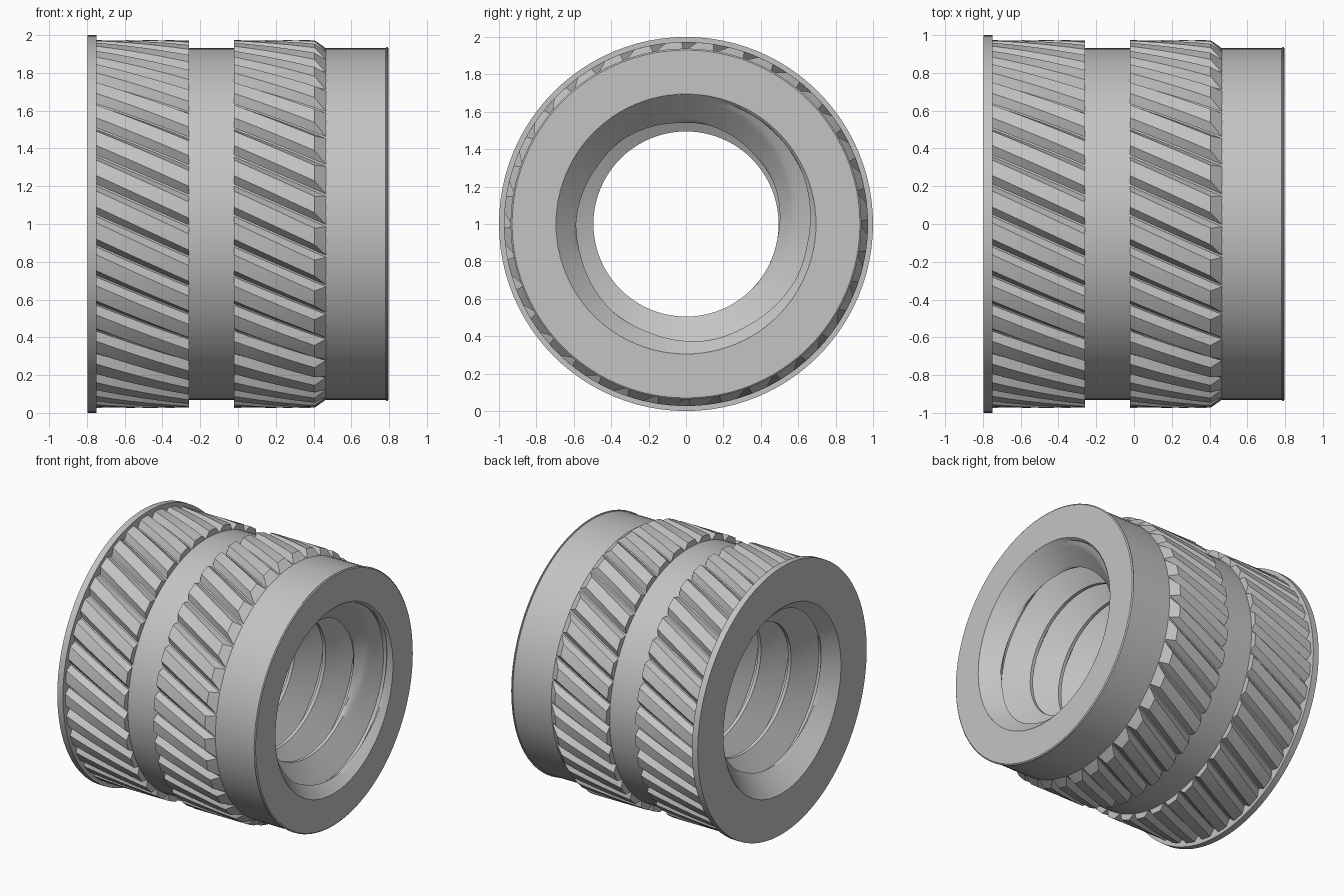
import bpy, bmesh, math
from math import pi, sin, cos, tan

cube = bpy.data.objects.get("Cube")
if cube:
    bpy.data.objects.remove(cube, do_unlink=True)

# One plain metal colour
GREY = (0.55, 0.55, 0.55, 1)
metal = bpy.data.materials.new("grey metal")
metal.use_nodes = True
metal.diffuse_color = GREY
metal.node_tree.nodes["Principled BSDF"].inputs["Base Color"].default_value = GREY

HALF = 0.797      # half length along x
CORE = 0.931      # neck and groove bottom radius
LAND = 0.973      # outer radius of the knurl
BORE = 0.495      # thread crest radius
ROOT = 0.68       # thread root radius
MOUTH = 0.695     # countersink radius at the end faces


def skin(name, rows, inward=False):
    """Join rows of (x, radius, angle) round the x axis into one surface."""
    bm = bmesh.new()
    grid = [[bm.verts.new((x, r * cos(a), 1 + r * sin(a))) for x, r, a in row]
            for row in rows]
    for low, high in zip(grid, grid[1:]):
        for j in range(len(low) - 1):
            quad = [low[j], low[j + 1], high[j + 1], high[j]]
            bm.faces.new(quad[::-1] if inward else quad)
    bmesh.ops.remove_doubles(bm, verts=bm.verts, dist=0.0001)
    mesh = bpy.data.meshes.new(name)
    bm.to_mesh(mesh)
    bm.free()
    mesh.materials.append(metal)
    obj = bpy.data.objects.new(name, mesh)
    bpy.context.collection.objects.link(obj)
    bpy.ops.object.select_all(action='DESELECT')
    obj.select_set(True)
    bpy.context.view_layer.objects.active = obj
    bpy.ops.object.shade_smooth_by_angle(angle=math.radians(25))
    return obj


def circle(count):
    return [2 * pi * i / count for i in range(count + 1)]


# Flanged sleeve: end faces, flange, recessed seats under the knurls, neck, nose
profile = [(-HALF, MOUTH), (-HALF, 1), (-0.75, 1), (-0.75, 0.9),
           (-0.262, 0.9), (-0.262, CORE), (-0.018, CORE), (-0.018, 0.9),
           (0.45, 0.9), (0.45, CORE), (0.782, CORE), (0.785, 0.938),
           (0.791, 0.938), (HALF, 0.93), (HALF, MOUTH)]
skin("sleeve", [[(x, r, a) for a in circle(96)] for x, r in profile])


# Knurled bands with slanted V grooves
TEETH = 36
PITCH = 2 * pi / TEETH
TWIST = tan(math.radians(25)) / LAND


def knurl(name, stations):
    rows = []
    for x, top, floor in stations:
        # the groove narrows as the outer radius sinks to the groove bottom
        fade = (top - CORE) / (LAND - CORE)
        half = 0.006 + 0.037 * max(fade, 0)
        row = []
        for tooth in range(TEETH):
            start = pi + tooth * PITCH + TWIST * (x - 0.445)
            row += [(x, top, start - half), (x, floor, start - 0.006),
                    (x, floor, start + 0.006), (x, top, start + half),
                    (x, top, start + PITCH / 2)]
        row.append((x, row[0][1], row[0][2] + 2 * pi))
        rows.append(row)
    # end walls drop below the neck surface
    walls = [[(x, 0.89, a) for x, r, a in row] for row in (rows[0], rows[-1])]
    skin(name, [walls[0]] + rows + [walls[1]])


def straight(start, end, steps=6):
    return [(start + (end - start) * i / steps, LAND, CORE)
            for i in range(steps + 1)]


knurl("flange_knurl", straight(-0.75, -0.26))
knurl("nose_knurl", straight(-0.02, 0.405) + [(0.465, CORE, CORE)])


# Threaded bore with a countersink at both ends
LEAD = 0.25
STEPS = 20
FLANK = 0.1


def bore_point(k, a):
    x = 0.6025 + LEAD * a / (2 * pi) + LEAD * k / STEPS
    x = max(-HALF, min(HALF, x))
    v = (-k % STEPS) * LEAD / STEPS
    lift = max(0, min(1, v / FLANK, (0.225 - v) / FLANK))
    thread = BORE + (ROOT - BORE) * lift
    sink = MOUTH - (HALF - abs(x))
    return x, max(thread, sink), a


skin("threaded_bore",
     [[bore_point(k, a) for a in circle(80)] for k in range(-7 * STEPS, STEPS)],
     inward=True)
